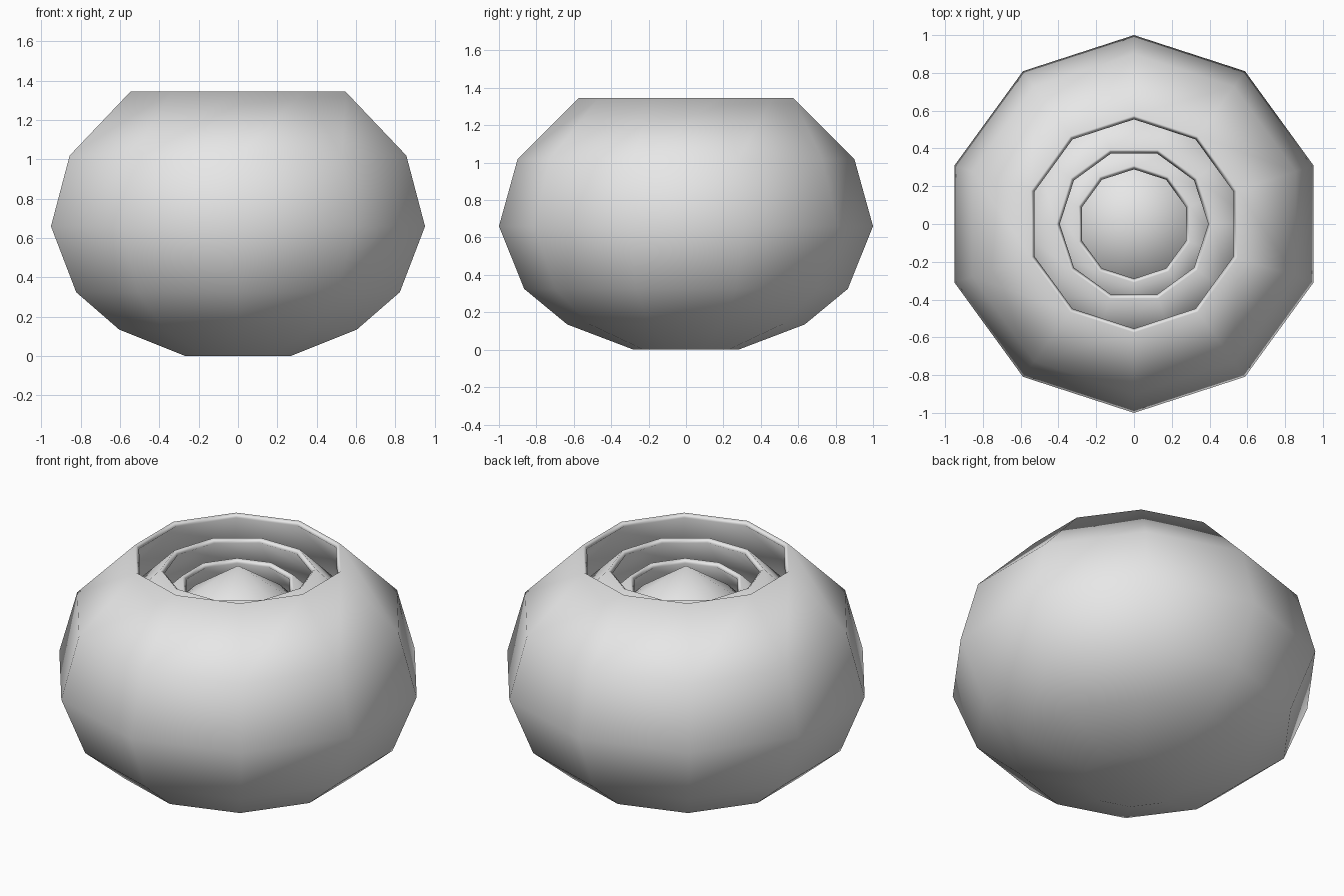
import bpy, bmesh, math

cube = bpy.data.objects.get("Cube")
if cube:
    bpy.data.objects.remove(cube, do_unlink=True)

SIDES = 10
# Radius and height, from the base up to the open rim
PROFILE = [(0.28, 0.0), (0.635, 0.135), (0.865, 0.325),
           (1.0, 0.66), (0.9, 1.02), (0.575, 1.345)]

grey = bpy.data.materials.new("plain grey")
grey.use_nodes = True
grey.diffuse_color = (0.8, 0.8, 0.8, 1)
grey.node_tree.nodes["Principled BSDF"].inputs["Base Color"].default_value = (0.8, 0.8, 0.8, 1)


def layer(name, scale, rim_height, turn=0.0, tip=None, wall=0.03):
    """Ten-sided bulb with a flat base, open at the rim or closed to a tip."""
    base = rim_height - PROFILE[-1][1] * scale
    bm = bmesh.new()
    rings = []
    for r, z in PROFILE:
        rings.append([bm.verts.new((r * scale * math.cos(a), r * scale * math.sin(a), base + z * scale))
                      for a in (math.radians(90 + turn + 360 * i / SIDES) for i in range(SIDES))])
    for low, high in zip(rings, rings[1:]):
        for i in range(SIDES):
            j = (i + 1) % SIDES
            bm.faces.new((low[i], low[j], high[j], high[i]))
    # Base cap, fanned to its centre
    bmesh.ops.poke(bm, faces=[bm.faces.new(rings[0][::-1])])
    if tip:
        top = bm.verts.new((0, 0, tip))
        for i in range(SIDES):
            bm.faces.new((rings[-1][i], rings[-1][(i + 1) % SIDES], top))
    bmesh.ops.recalc_face_normals(bm, faces=bm.faces)
    mesh = bpy.data.meshes.new(name)
    bm.to_mesh(mesh)
    bm.free()
    mesh.materials.append(grey)
    obj = bpy.data.objects.new(name, mesh)
    bpy.context.collection.objects.link(obj)
    for p in mesh.polygons:
        p.use_smooth = True
    if not tip:
        shell = obj.modifiers.new("wall", 'SOLIDIFY')
        shell.thickness = wall
        shell.offset = -1
    return obj


# Nested open shells, each turned half a side from the last, around a closed bud
layer("outer_shell", 1.0, 1.345)
layer("middle_shell", 0.72, 1.28, turn=18)
layer("inner_shell", 0.54, 1.2)
layer("centre_bud", 0.487, 1.11, turn=18, tip=1.3)
